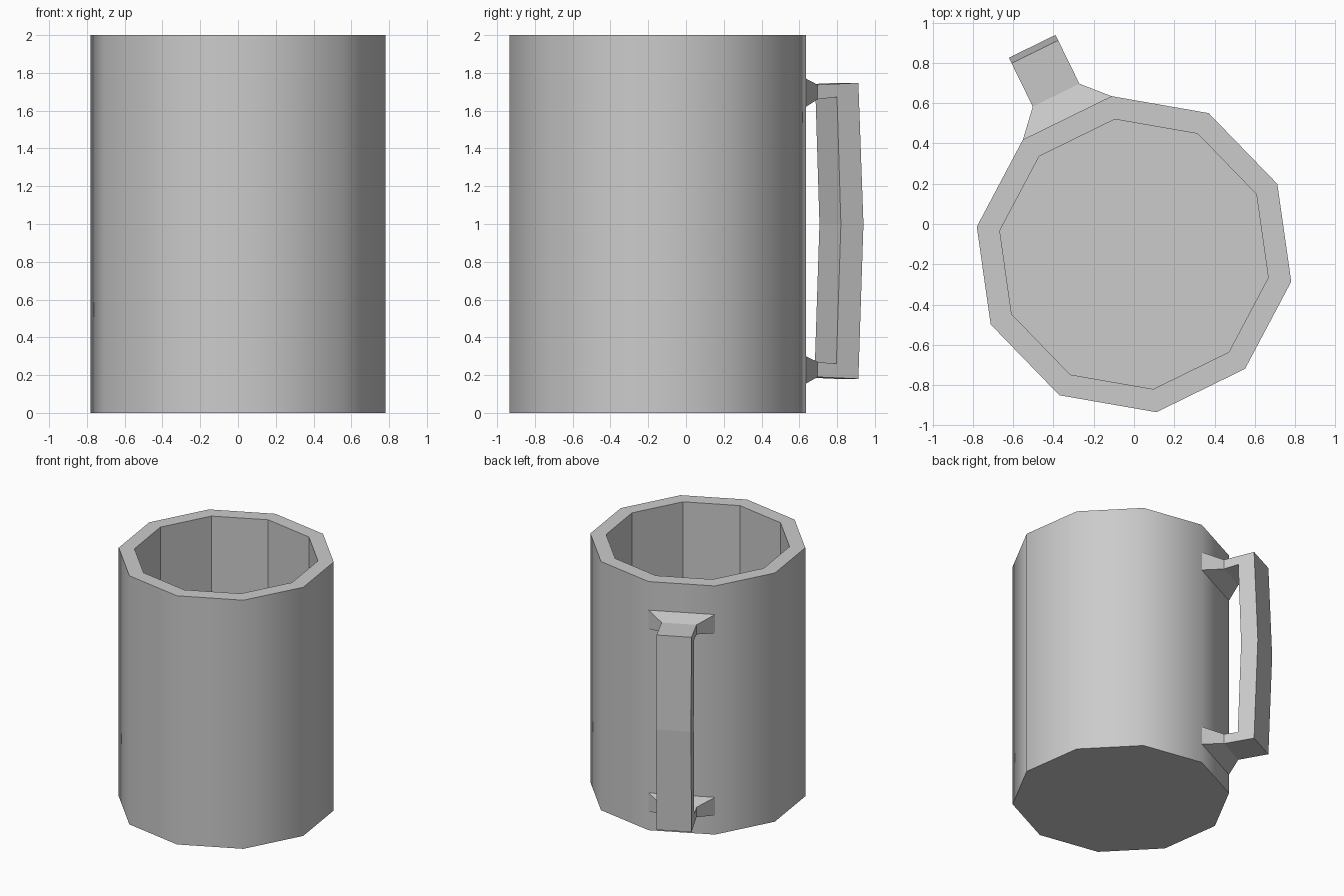
import bpy, bmesh, math

if "Cube" in bpy.data.objects:
    bpy.data.objects.remove(bpy.data.objects["Cube"])

CENTRE_Y = -0.15
SIDES = 10
HANDLE_ANGLE = math.radians(116.1)   # handle sits on the middle of one side


def add_object(name, bm):
    mesh = bpy.data.meshes.new(name)
    bm.to_mesh(mesh)
    bm.free()
    obj = bpy.data.objects.new(name, mesh)
    obj.location = (0, CENTRE_Y, 0)
    obj.rotation_euler = (0, 0, HANDLE_ANGLE)
    bpy.context.collection.objects.link(obj)
    return obj


def bridge(bm, a, b, smooth=False):
    n = len(a)
    for i in range(n):
        j = (i + 1) % n
        bm.faces.new((a[i], a[j], b[j], b[i])).smooth = smooth


# Cup: ten-sided rings run up the outside, over the rim and down to the floor
bm = bmesh.new()
rings = []
for r, z in [(0.793, 0), (0.793, 2), (0.677, 2), (0.677, 0.12)]:
    angles = [math.tau * (i + 0.5) / SIDES for i in range(SIDES)]
    rings.append([bm.verts.new((r * math.cos(a), r * math.sin(a), z)) for a in angles])
for i in range(3):
    bridge(bm, rings[i], rings[i + 1], smooth=(i == 0))
bm.faces.new(rings[0][::-1])
bm.faces.new(rings[-1])
bmesh.ops.recalc_face_normals(bm, faces=bm.faces)
add_object("cup", bm)

# Handle: rectangular sections (inner r, inner z, outer r, outer z, half width)
sections = [
    (0.754, 1.62, 0.754, 1.77, 0.245),
    (0.880, 1.66, 0.880, 1.737, 0.129),
    (0.994, 1.672, 1.120, 1.747, 0.129),
    (1.017, 1.00, 1.150, 1.00, 0.129),
    (0.990, 0.26, 1.120, 0.18, 0.129),
    (0.880, 0.27, 0.880, 0.19, 0.129),
    (0.754, 0.30, 0.754, 0.155, 0.245),
]
bm = bmesh.new()
loops = []
for ri, zi, ro, zo, w in sections:
    corners = [(ri, -w, zi), (ri, w, zi), (ro, w, zo), (ro, -w, zo)]
    loops.append([bm.verts.new(c) for c in corners])
for a, b in zip(loops, loops[1:]):
    bridge(bm, a, b)
bmesh.ops.recalc_face_normals(bm, faces=bm.faces)
add_object("handle", bm)
